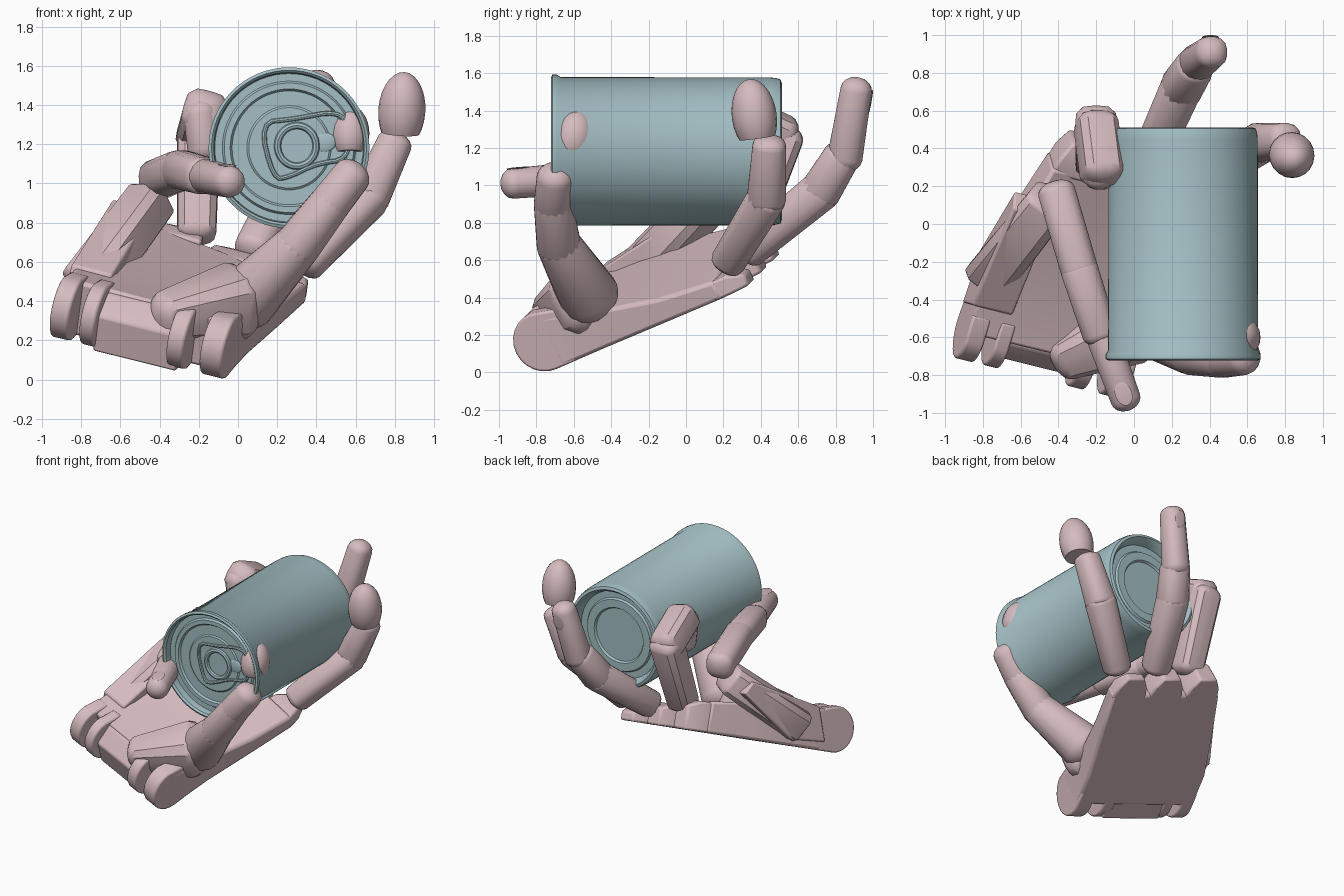
import bpy, bmesh, math
from mathutils import Vector, Matrix

cube = bpy.data.objects.get("Cube")
if cube:
    bpy.data.objects.remove(cube, do_unlink=True)


def material(name, rgb):
    m = bpy.data.materials.new(name)
    m.use_nodes = True
    m.diffuse_color = (*rgb, 1)
    m.node_tree.nodes["Principled BSDF"].inputs["Base Color"].default_value = (*rgb, 1)
    return m


SKIN = material("dusty pink plastic", (0.67, 0.5, 0.52))
TIN = material("pale teal tin", (0.37, 0.52, 0.55))

# Tilted frame of the palm: across, along to the fingers, out of the palm
ALONG = Vector((0.31, 0.87, 0.38)).normalized()
ACROSS = Vector((0.93, -0.27, -0.25))
ACROSS = (ACROSS - ALONG * ACROSS.dot(ALONG)).normalized()
OUT = ACROSS.cross(ALONG)
PALM = Matrix((ACROSS, ALONG, OUT)).transposed().to_4x4()
PALM.translation = (-0.06, -0.76, 0.17)


def finish(name, bm, mat, matrix=None, bevel=0, angle=35):
    bmesh.ops.recalc_face_normals(bm, faces=bm.faces)
    me = bpy.data.meshes.new(name)
    bm.to_mesh(me)
    bm.free()
    me.materials.append(mat)
    ob = bpy.data.objects.new(name, me)
    bpy.context.collection.objects.link(ob)
    if matrix:
        ob.matrix_world = matrix
    if bevel:
        mod = ob.modifiers.new("soft edges", "BEVEL")
        mod.width, mod.segments = bevel, 2
    bpy.ops.object.select_all(action="DESELECT")
    ob.select_set(True)
    bpy.context.view_layer.objects.active = ob
    bpy.ops.object.shade_smooth_by_angle(angle=math.radians(angle))
    return ob


def skin_rings(bm, rings):
    """Bridge equal rings of points and close both ends."""
    rows = [[bm.verts.new(p) for p in ring] for ring in rings]
    n = len(rows[0])
    for a, b in zip(rows, rows[1:]):
        for i in range(n):
            j = (i + 1) % n
            bm.faces.new((a[i], a[j], b[j], b[i]))
    bm.faces.new(rows[0][::-1])
    bm.faces.new(rows[-1])


def limb(name, pts, flat=1.0, power=2.0, ref=(1, 0, 0), cap=0.8, sides=16):
    """Chain of capsule phalanges through points (x, y, z, radius)."""
    bm = bmesh.new()
    for p, q in zip(pts, pts[1:]):
        a, b, ra, rb = Vector(p[:3]), Vector(q[:3]), p[3], q[3]
        d = (b - a).normalized()
        side = d.cross(Vector(ref)).normalized()
        up = side.cross(d)
        steps = [math.radians(t) for t in (80, 60, 40, 20, 0)]
        stations = [(a - d * ra * cap * math.sin(t), ra * math.cos(t)) for t in steps]
        stations += [(b + d * rb * cap * math.sin(t), rb * math.cos(t)) for t in steps[::-1]]
        rings = []
        for c, r in stations:
            ring = []
            for i in range(sides):
                t = math.tau * (i + 0.5) / sides
                x, y = math.cos(t), math.sin(t)
                k = (abs(x) ** power + abs(y) ** power) ** (-1 / power) * r
                ring.append(c + side * x * k + up * y * k * flat)
            rings.append(ring)
        skin_rings(bm, rings)
    return finish(name, bm, SKIN)


def ellipsoid(name, loc, size, cut=-1.0, tilt=(0, 0, 0), mat=SKIN):
    """Ellipsoid whose lower end is sliced flat at the cut height."""
    bm = bmesh.new()
    bmesh.ops.create_uvsphere(bm, u_segments=20, v_segments=14, radius=1)
    if cut > -1:
        geom = bm.verts[:] + bm.edges[:] + bm.faces[:]
        bmesh.ops.bisect_plane(bm, geom=geom, plane_co=(0, 0, cut), plane_no=(0, 0, -1), clear_outer=True)
        bmesh.ops.holes_fill(bm, edges=[e for e in bm.edges if e.is_boundary])
    rot = Matrix.Translation(loc)
    for axis, ang in zip("ZYX", tilt[::-1]):
        rot = rot @ Matrix.Rotation(math.radians(ang), 4, axis)
    bm.transform(Matrix.Diagonal((*size, 1)))
    return finish(name, bm, mat, rot)


def prism(name, outline, x0, x1):
    """Side outline (along, out) extruded across the palm from x0 to x1."""
    bm = bmesh.new()
    skin_rings(bm, [[(x, y, z) for y, z in outline] for x in (x0, x1)])
    return finish(name, bm, SKIN, PALM, 0.012)


def slab(name, sections, base=-0.165, bevel=0.02):
    """Slab lofted along the palm: (along, left, right, left top, right top)."""
    bm = bmesh.new()
    skin_rings(bm, [[(l, y, base), (r, y, base), (r, y, tr), (l, y, tl)]
                    for y, l, r, tl, tr in sections])
    return finish(name, bm, SKIN, PALM, bevel)


# Palm, thinner towards the fingers and the outer side
slab("palm", [(0.03, -0.9, 0.03, 0.14, 0.13), (0.3, -0.9, 0.04, 0.12, 0.05),
              (0.7, -0.82, 0.08, 0.1, -0.03), (1.04, -0.74, 0.11, 0.06, -0.06)])

# Tapered knuckle lobes at the finger end
for i, (u, top) in enumerate(((-0.6, 0.05), (-0.31, 0.0), (-0.02, -0.06))):
    slab(f"knuckle_lobe_{i + 1}", [(1.0, u - 0.14, u + 0.13, top, top), (1.1, u - 0.12, u + 0.11, top, top),
                                   (1.19, u - 0.07, u + 0.06, top - 0.04, top - 0.04)], bevel=0.015)

# Wrist lugs with rounded ends, and the block between them
R = 0.165
arc = [(-R * math.cos(t), R * math.sin(t)) for t in
       [math.radians(a) for a in range(-90, 91, 15)]]
for i, (x0, x1) in enumerate(((-0.9, -0.8), (-0.74, -0.66), (-0.27, -0.18), (-0.09, 0.03))):
    prism(f"wrist_lug_{i + 1}", arc + [(0.14, R * 0.8), (0.14, -R)], x0, x1)
prism("wrist_block", [(-0.1, -0.16), (0.1, -0.16), (0.1, 0.12), (0.02, 0.12), (-0.1, 0.04)], -0.67, -0.22)

# Three fingers along the end of the palm
limb("index_finger", [(-0.21, 0.34, 0.76, 0.1), (-0.2, 0.52, 1.26, 0.11), (-0.17, 0.28, 1.37, 0.11)],
     power=4, ref=(0, 1, 0), cap=0.7)
limb("index_fingertip", [(-0.19, 0.27, 1.36, 0.09), (-0.17, 0.27, 1.18, 0.09)])
limb("middle_finger", [(0.08, 0.34, 0.66, 0.1), (0.25, 0.72, 0.97, 0.11),
                       (0.32, 0.83, 1.15, 0.1)], power=2.6, cap=0.6)
limb("middle_fingertip", [(0.33, 0.85, 1.15, 0.095), (0.41, 0.91, 1.51, 0.085)], power=2.4)
limb("outer_finger", [(0.35, 0.23, 0.6, 0.095), (0.67, 0.43, 0.93, 0.105),
                      (0.8, 0.445, 1.21, 0.09)], power=2.6, cap=0.6)
ellipsoid("outer_fingertip", (0.835, 0.365, 1.37), (0.12, 0.12, 0.2), -0.58, (8, 4, 0))

# Thumb on the outer side, rising to the rim of the can
limb("thumb_mount", [(-0.36, -0.7, 0.33, 0.115), (-0.02, -0.55, 0.4, 0.18)], power=3.5, cap=0.7)
limb("thumb", [(0.04, -0.52, 0.41, 0.165), (0.3, -0.68, 0.68, 0.12), (0.47, -0.71, 0.9, 0.105),
               (0.58, -0.7, 1.04, 0.1)], cap=0.75)
ellipsoid("thumb_tip", (0.57, -0.6, 1.255), (0.1, 0.11, 0.145), -0.7, (-12, 0, 0))

# Angled bracket on the inner side, its web down to the palm, and the front finger
limb("bracket", [(-0.76, -0.28, 0.49, 0.13), (-0.45, 0.11, 0.91, 0.12)],
     flat=0.9, power=7, ref=(0, 0, 1), cap=0.35)
prism("bracket_web", [(0.1, -0.1), (0.42, -0.12), (0.9, 0.15), (0.84, 0.24), (0.2, 0.14)], -0.92, -0.7)
limb("front_finger", [(-0.41, 0.17, 1.02, 0.1), (-0.29, -0.24, 1.07, 0.1), (-0.18, -0.58, 1.04, 0.095)],
     power=2.8, ref=(0, 0, 1), cap=0.6)
limb("front_fingertip", [(-0.18, -0.56, 1.04, 0.09), (-0.045, -0.925, 1.01, 0.082)], ref=(0, 0, 1))

# Nails
ellipsoid("front_nail", (-0.055, -0.9, 1.093), (0.045, 0.065, 0.0045), tilt=(5, 0, 21))
ellipsoid("middle_nail", (0.405, 0.988, 1.45), (0.045, 0.0045, 0.065), tilt=(-10, 0, 0))

# Can: lathed shell with rolled rims and stepped ends
profile = [(0.2, 0.44), (0.21, 0.455), (0.27, 0.455), (0.28, 0.44), (0.33, 0.44), (0.345, 0.49),
           (0.365, 0.512), (0.385, 0.505), (0.392, 0.48), (0.395, 0.45), (0.397, -0.67),
           (0.41, -0.69), (0.41, -0.715), (0.395, -0.722), (0.383, -0.71), (0.378, -0.66),
           (0.34, -0.66), (0.33, -0.675), (0.3, -0.675), (0.29, -0.66), (0.215, -0.66), (0.205, -0.668)]
bm = bmesh.new()
skin_rings(bm, [[(r * math.cos(math.tau * i / 64), y, r * math.sin(math.tau * i / 64))
                 for i in range(64)] for r, y in profile])
CAN = Matrix.Translation((0.26, 0, 1.182))
finish("can", bm, TIN, CAN)


def wire(name, pts, r):
    """Closed round wire lying on the lid, with corners cut round."""
    pts = [Vector(p) for p in pts]
    for _ in range(2):
        pts = [a.lerp(b, f) for a, b in zip(pts, pts[1:] + pts[:1]) for f in (0.25, 0.75)]
    bm = bmesh.new()
    rows = []
    for i, p in enumerate(pts):
        t = pts[(i + 1) % len(pts)] - pts[i - 1]
        out = Vector((t.y, 0, -t.x)).normalized()
        rows.append([bm.verts.new(Vector((p.x, -0.673, p.y)) + out * r * math.cos(a) + Vector((0, r * math.sin(a), 0)))
                     for a in [math.tau * k / 8 for k in range(8)]])
    for a, b in zip(rows, rows[1:] + rows[:1]):
        for k in range(8):
            bm.faces.new((a[k], a[(k + 1) % 8], b[(k + 1) % 8], b[k]))
    return finish(name, bm, TIN, CAN)


# Pull tab: ring, rivet plate and the scored panel around it
wire("tab_ring", [(0.04 + 0.1 * math.cos(t), 0.01 + 0.105 * math.sin(t))
                  for t in [math.tau * i / 16 for i in range(16)]], 0.018)
wire("scored_panel", [(-0.15, 0.13), (0.02, 0.145), (0.25, 0.19), (0.31, 0.1),
                      (0.3, -0.06), (0.14, -0.08), (0.0, -0.15), (-0.08, -0.16)], 0.012)
ellipsoid("tab_rivet", (0.44, -0.664, 1.21), (0.06, 0.012, 0.05), mat=TIN)
